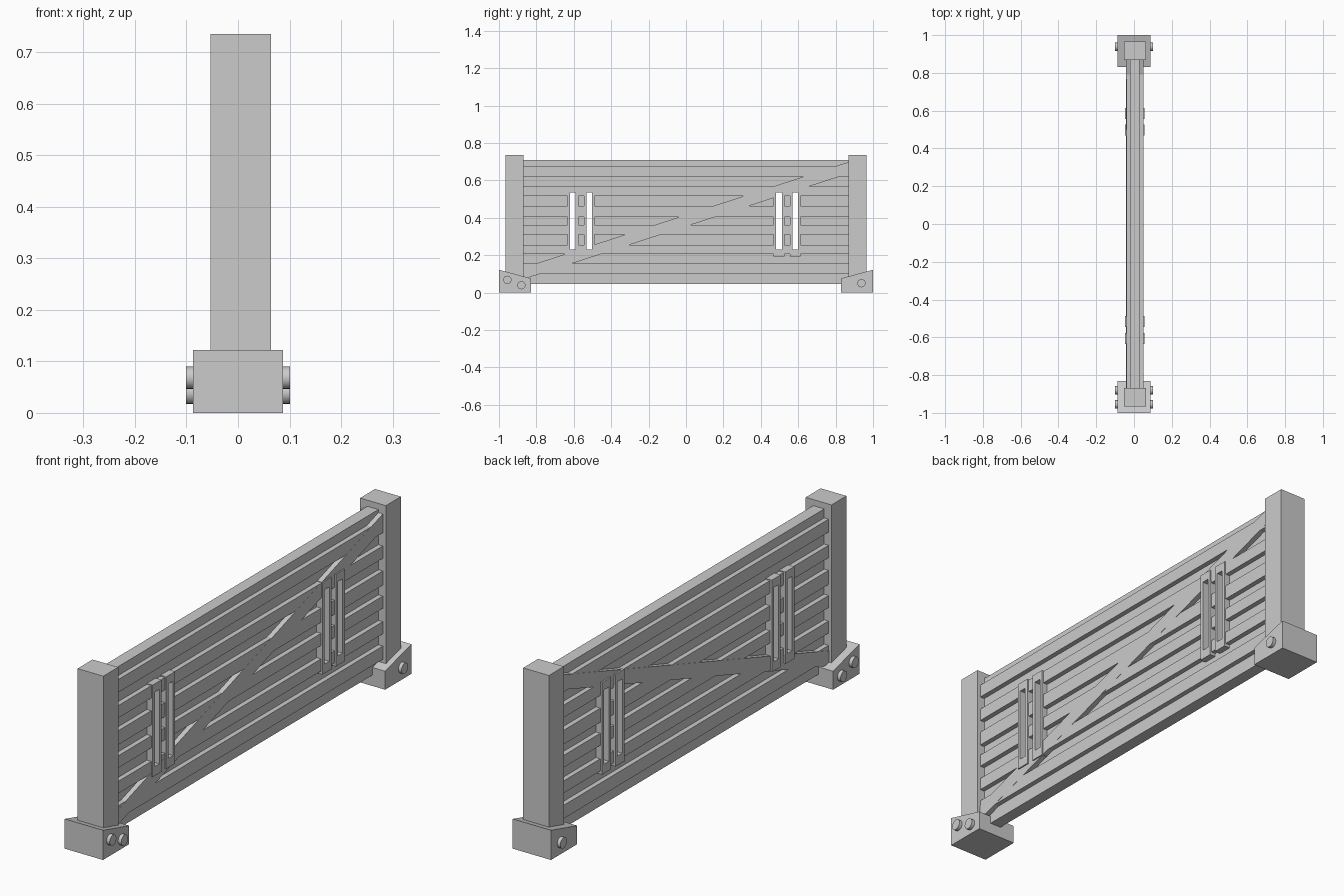
import bpy, bmesh, math
from mathutils import Matrix

if "Cube" in bpy.data.objects:
    bpy.data.objects.remove(bpy.data.objects["Cube"])


def finish(name, bm):
    bmesh.ops.recalc_face_normals(bm, faces=bm.faces)
    me = bpy.data.meshes.new(name)
    bm.to_mesh(me)
    bm.free()
    ob = bpy.data.objects.new(name, me)
    bpy.context.collection.objects.link(ob)
    return ob


def prism(bm, pts, x0, x1):
    """Extrude a (y, z) outline from x0 to x1."""
    f = bm.faces.new([bm.verts.new((x0, y, z)) for y, z in pts])
    r = bmesh.ops.extrude_face_region(bm, geom=[f])
    vs = [v for v in r["geom"] if isinstance(v, bmesh.types.BMVert)]
    bmesh.ops.translate(bm, verts=vs, vec=(x1 - x0, 0, 0))


def box(bm, x0, x1, y0, y1, z0, z1):
    prism(bm, [(y0, z0), (y1, z0), (y1, z1), (y0, z1)], x0, x1)


def prism_object(name, pts, x0, x1):
    bm = bmesh.new()
    prism(bm, pts, x0, x1)
    return finish(name, bm)


# Ribbed panel: stepped cross-section (x, z) swept along y between the posts
levels = [0.045, 0.10, 0.155, 0.205, 0.255, 0.31, 0.36, 0.405,
          0.463, 0.515, 0.566, 0.62, 0.673, 0.71]
right, left = [], []
for i in range(len(levels) - 1):
    ridge = i % 2 == 1
    for z in levels[i:i + 2]:
        right.append((0.05 if ridge else 0.03, z))
        left.append((-0.04 if ridge else -0.02, z))
bm = bmesh.new()
face = bm.faces.new([bm.verts.new((x, -0.88, z)) for x, z in right + left[::-1]])
ext = bmesh.ops.extrude_face_region(bm, geom=[face])
bmesh.ops.translate(bm, vec=(0, 1.76, 0),
                    verts=[v for v in ext["geom"] if isinstance(v, bmesh.types.BMVert)])
panel = finish("ribbed_panel", bm)

# Diagonal brace running through the panel
lower = lambda y: 0.3535 + 0.325 * y
brace = prism_object("diagonal_brace",
                     [(-0.875, lower(-0.875)), (0.875, lower(0.875)),
                      (0.875, lower(0.875) + 0.062), (-0.875, lower(-0.875) + 0.062)],
                     -0.0415, 0.0505)

# Slot frames and the cutter for their see-through slots
bm_frame, bm_cut = bmesh.new(), bmesh.new()
for yc in (-0.605, -0.517, 0.497, 0.584):
    box(bm_frame, -0.048, 0.056, yc - 0.029, yc + 0.029, 0.192, 0.57)
    box(bm_cut, -0.2, 0.2, yc - 0.015, yc + 0.015, 0.23, 0.535)
frames = finish("slot_frames", bm_frame)
cutter = finish("slot_cutter", bm_cut)
cutter.hide_render = True
for ob in (panel, brace, frames):
    mod = ob.modifiers.new("slots", "BOOLEAN")
    mod.operation, mod.solver, mod.object = "DIFFERENCE", "EXACT", cutter
    bpy.context.view_layer.objects.active = ob
    bpy.ops.object.modifier_apply(modifier=mod.name)
bpy.data.objects.remove(cutter)

# End posts and sloped feet
for side, s in (("front", -1), ("back", 1)):
    prism_object(side + "_post",
                 [(s * 0.868, 0.02), (s * 0.965, 0.02), (s * 0.965, 0.735), (s * 0.868, 0.735)],
                 -0.053, 0.064)
    prism_object(side + "_foot",
                 [(s * 0.83, 0), (s, 0), (s, 0.122), (s * 0.83, 0.076)],
                 -0.087, 0.087)

# Bolts through the feet
for i, (y, z) in enumerate([(-0.955, 0.068), (-0.88, 0.039), (0.938, 0.05)]):
    bm = bmesh.new()
    bmesh.ops.create_cone(bm, cap_ends=True, segments=16, radius1=0.022, radius2=0.022, depth=0.202,
                          matrix=Matrix.Translation((0, y, z)) @ Matrix.Rotation(math.pi / 2, 4, "Y"))
    bolt = finish("foot_bolt_%d" % (i + 1), bm)
    bpy.ops.object.select_all(action="DESELECT")
    bolt.select_set(True)
    bpy.context.view_layer.objects.active = bolt
    bpy.ops.object.shade_smooth_by_angle(angle=math.radians(35))
